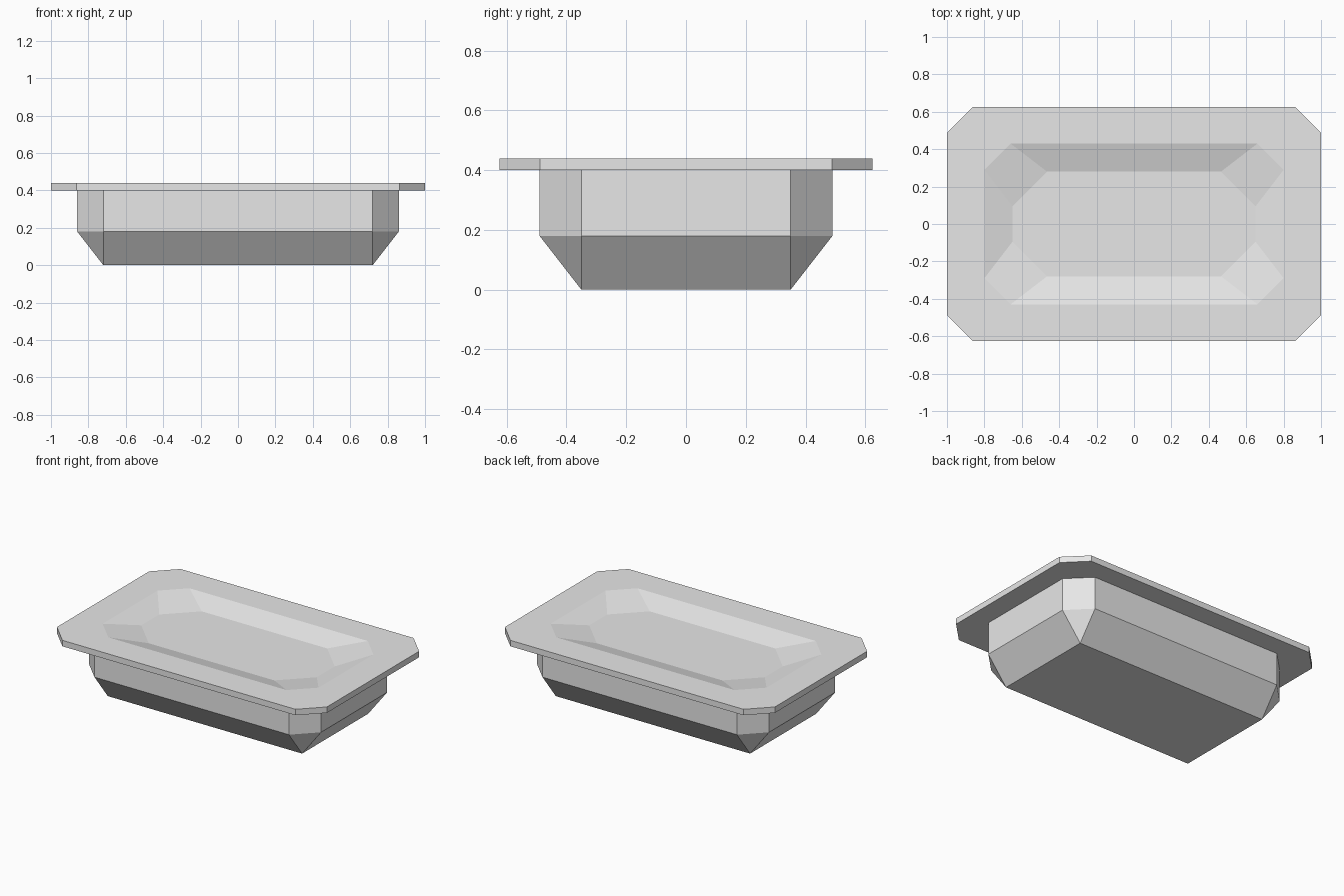
import bpy
import bmesh

cube = bpy.data.objects.get("Cube")
if cube:
    bpy.data.objects.remove(cube, do_unlink=True)

# Single plain grey
grey = bpy.data.materials.new("light_grey")
grey.use_nodes = True
colour = (0.8, 0.8, 0.8, 1.0)
grey.diffuse_color = colour
grey.node_tree.nodes["Principled BSDF"].inputs["Base Color"].default_value = colour


def ring(bm, hx, hy, cut, z):
    """Rectangle with cut corners, counter-clockwise seen from above."""
    ix, iy = hx - cut, hy - cut
    pts = [(hx, -iy), (hx, iy), (ix, hy), (-ix, hy),
           (-hx, iy), (-hx, -iy), (-ix, -hy), (ix, -hy)]
    return [bm.verts.new((x, y, z)) for x, y in pts]


def loft(name, sections):
    """Closed solid skinned through the sections, first one at the bottom."""
    bm = bmesh.new()
    rings = [ring(bm, *s) for s in sections]
    for a, b in zip(rings, rings[1:]):
        for i in range(len(a)):
            j = (i + 1) % len(a)
            bm.faces.new((a[i], a[j], b[j], b[i]))
    bm.faces.new(rings[0][::-1])
    bm.faces.new(rings[-1])
    # Uncut corners collapse to single points
    bmesh.ops.remove_doubles(bm, verts=bm.verts, dist=0.0005)
    bmesh.ops.recalc_face_normals(bm, faces=bm.faces)
    mesh = bpy.data.meshes.new(name)
    bm.to_mesh(mesh)
    bm.free()
    mesh.materials.append(grey)
    obj = bpy.data.objects.new(name, mesh)
    bpy.context.collection.objects.link(obj)
    return obj


# Tub: tapered base, upright walls, flat rim and shallow dished top
loft("rimmed_tub", [
    (0.72, 0.35, 0.0, 0.0),      # base
    (0.86, 0.49, 0.14, 0.18),    # top of taper
    (0.86, 0.49, 0.14, 0.40),    # underside of rim
    (1.0, 0.625, 0.137, 0.40),   # rim outer edge
    (1.0, 0.625, 0.137, 0.44),   # rim top
    (0.80, 0.43, 0.14, 0.44),    # dish edge
    (0.65, 0.28, 0.185, 0.395),  # dish floor
])
